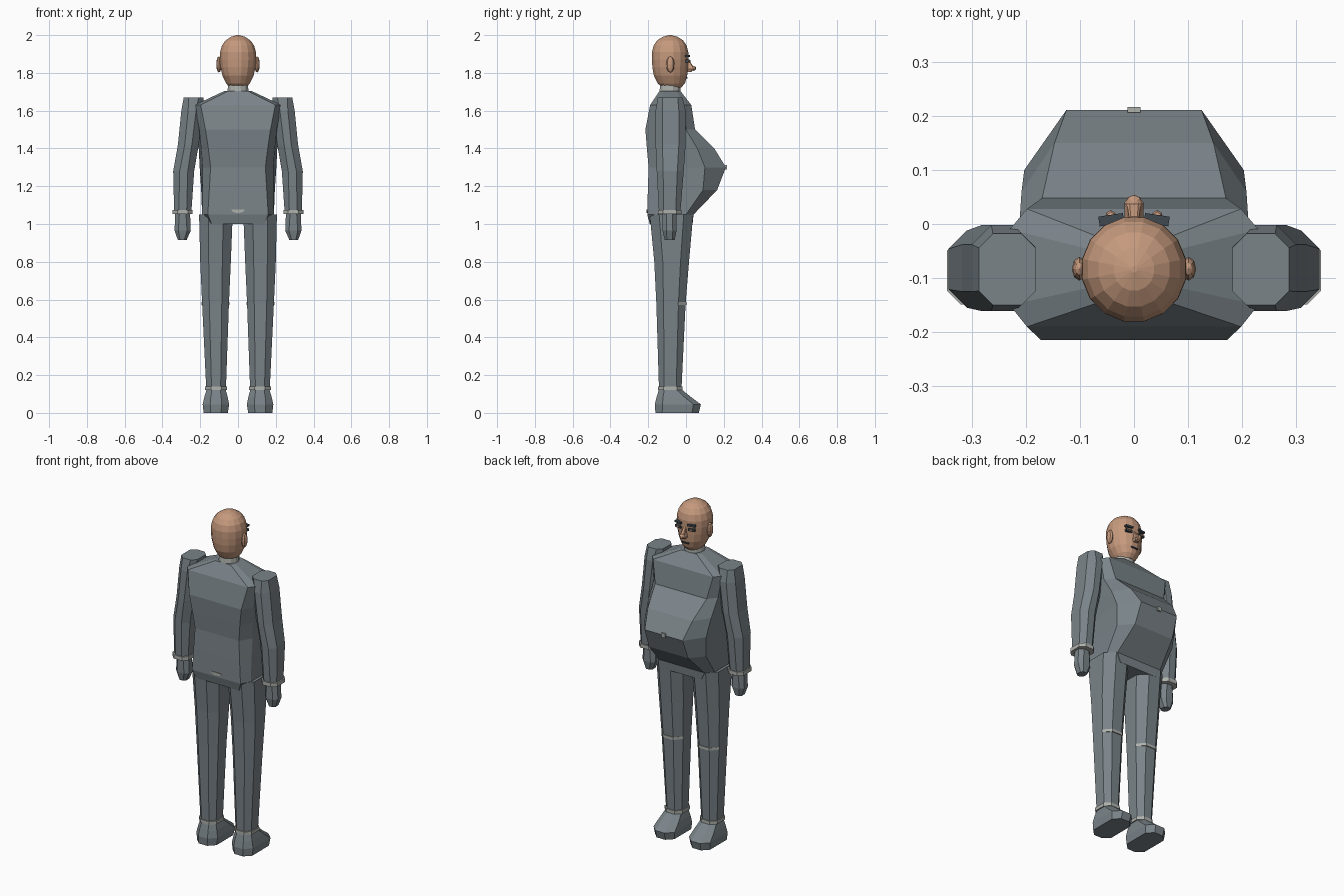
import bpy, bmesh, math
from mathutils import Vector


def material(name, r, g, b):
    m = bpy.data.materials.new(name)
    m.diffuse_color = (r, g, b, 1)
    return m


SUIT = material("suit grey", 0.195, 0.23, 0.25)
SKIN = material("skin", 0.56, 0.32, 0.205)
TRIM = material("pale trim", 0.42, 0.44, 0.41)
DARK = material("dark brow", 0.05, 0.065, 0.08)


def finish(name, bm, mat):
    bmesh.ops.recalc_face_normals(bm, faces=bm.faces)
    me = bpy.data.meshes.new(name)
    bm.to_mesh(me)
    bm.free()
    me.materials.append(mat)
    ob = bpy.data.objects.new(name, me)
    bpy.context.collection.objects.link(ob)
    return ob


def loft(name, rings, mat, sx=1):
    """Skin a stack of equal-length point rings and cap both ends."""
    bm = bmesh.new()
    vs = [[bm.verts.new((p[0] * sx, p[1], p[2])) for p in r] for r in rings]
    n = len(vs[0])
    for a, b in zip(vs, vs[1:]):
        for i in range(n):
            j = (i + 1) % n
            bm.faces.new((a[i], a[j], b[j], b[i]))
    bm.faces.new(vs[0])
    bm.faces.new(vs[-1])
    return finish(name, bm, mat)


def octagon(z, x0, x1, y0, y1, c):
    """Rectangle with chamfer c at each corner."""
    return [(x0 + c, y0, z), (x1 - c, y0, z), (x1, y0 + c, z), (x1, y1 - c, z),
            (x1 - c, y1, z), (x0 + c, y1, z), (x0, y1 - c, z), (x0, y0 + c, z)]


def ellipse(z, rx, ry, cy, n=16, cx=0):
    return [(cx + rx * math.cos(math.tau * (i + .5) / n),
             cy + ry * math.sin(math.tau * (i + .5) / n), z) for i in range(n)]


def box(name, centre, size, mat, turn=0):
    bm = bmesh.new()
    bmesh.ops.create_cube(bm, size=1)
    bmesh.ops.scale(bm, vec=size, verts=bm.verts)
    ob = finish(name, bm, mat)
    ob.location = centre
    ob.rotation_euler[2] = turn
    return ob


def ball(name, centre, size, mat, u=8, v=6):
    bm = bmesh.new()
    bmesh.ops.create_uvsphere(bm, u_segments=u, v_segments=v, radius=1)
    bmesh.ops.scale(bm, vec=size, verts=bm.verts)
    bmesh.ops.translate(bm, vec=centre, verts=bm.verts)
    return finish(name, bm, mat)


# Jacket: per ring z, then x,y of front, side-front, side-back and back corners
jacket = [
    (1.00, .125, .035, .14, .0, .14, -.15, .14, -.192),
    (1.05, .150, .040, .19, .0, .19, -.15, .16, -.205),
    (1.18, .130, .165, .195, .09, .187, -.14, .152, -.202),
    (1.30, .125, .211, .203, .10, .187, -.13, .145, -.198),
    (1.40, .147, .150, .208, .06, .195, -.14, .157, -.207),
    (1.50, .170, .048, .212, .0, .205, -.15, .172, -.215),
    (1.63, .198, .028, .23, -.01, .23, -.15, .198, -.19),
    (1.705, .05, -.03, .07, -.05, .07, -.115, .05, -.14)]
rings = []
for z, *c in jacket:
    half = [(c[i], c[i + 1], z) for i in (0, 2, 4, 6)]
    rings.append(half + [(-x, y, z) for x, y, z in reversed(half)])
loft("jacket", rings, SUIT)
box("belly_button_stud", (0, .211, 1.30), (.024, .010, .024), TRIM)

# Pale half-round tab on the jacket back
tab = [(.036 * math.cos(a * math.pi / 6), 1.076 - .018 * math.sin(a * math.pi / 6))
       for a in range(7)]
loft("back_tab", [[(x, y, z) for x, z in tab] for y in (-.200, -.208)], TRIM)

# Shirt collar and neck
loft("collar", [ellipse(1.69, .058, .058, -.085, 12), ellipse(1.735, .055, .056, -.083, 12)], TRIM)

# Head: z, half width, half depth, centre y
head = [(1.722, .046, .050, -.075), (1.745, .064, .074, -.078), (1.785, .084, .090, -.082),
        (1.83, .094, .096, -.084), (1.87, .098, .098, -.084), (1.91, .097, .098, -.084),
        (1.945, .087, .089, -.084), (1.972, .067, .070, -.084), (1.991, .038, .040, -.084),
        (2.0, .006, .006, -.084)]
loft("head", [ellipse(*h) for h in head], SKIN)

# Nose and mouth
loft("nose_bridge", [octagon(1.870, -.009, .009, -.01, .014, .003),
                     octagon(1.838, -.012, .012, -.01, .036, .004),
                     octagon(1.820, -.018, .018, -.01, .046, .006),
                     octagon(1.806, -.012, .012, -.01, .028, .004)], SKIN)
ball("nose_tip", (0, .038, 1.824), (.016, .016, .013), SKIN)
box("mouth", (0, .003, 1.774), (.042, .012, .008), DARK)

for sx, side in ((-1, "left"), (1, "right")):
    # Face details
    box("brow_" + side, (sx * .042, .008, 1.889), (.046, .018, .011), DARK, -sx * .15)
    box("eye_" + side, (sx * .043, .007, 1.863), (.040, .016, .014), DARK, -sx * .15)
    ball("eye_ball_" + side, (sx * .043, .014, 1.863), (.010, .012, .006), SKIN, 6, 4)
    ball("ear_" + side, (sx * .101, -.083, 1.845), (.014, .022, .043), SKIN)

    # Sleeve
    loft("sleeve_" + side, [
        octagon(1.06, .247, .338, -.143, -.030, .025),
        octagon(1.28, .232, .343, -.155, -.012, .034),
        octagon(1.42, .208, .318, -.161, -.002, .036),
        octagon(1.60, .186, .300, -.161, -.002, .036),
        octagon(1.67, .182, .287, -.150, -.018, .026)], SUIT, sx)
    loft("shirt_cuff_" + side, [octagon(z, .240, .346, -.149, -.024, .026)
                                for z in (1.052, 1.075)], TRIM, sx)
    # Mitten hand
    loft("hand_" + side, [
        octagon(.915, .272, .318, -.113, -.060, .012),
        octagon(.965, .250, .336, -.124, -.050, .020),
        octagon(1.06, .254, .332, -.124, -.050, .022)], SUIT, sx)

    # Trouser leg
    loft("trouser_leg_" + side, [
        octagon(.125, .064, .168, -.143, -.024, .028),
        octagon(.58, .048, .190, -.157, -.002, .038),
        octagon(.80, .038, .200, -.168, .016, .045),
        octagon(1.05, .028, .206, -.192, .038, .050)], SUIT, sx)
    loft("trouser_cuff_" + side, [octagon(z, .058, .174, -.149, -.018, .030)
                                  for z in (.120, .140)], TRIM, sx)
    # Pale strip wrapped around the front of the knee
    strip = [(.046, -.042), (.085, .003), (.153, .003), (.192, -.042)]
    loft("knee_strip_" + side, [[(x, y, z) for x, y in strip] for z in (.572, .588)], TRIM, sx)

    # Shoe
    loft("shoe_" + side, [
        octagon(0, .054, .182, -.162, .068, .036),
        octagon(.045, .047, .187, -.165, .079, .040),
        octagon(.085, .055, .178, -.155, .025, .034),
        octagon(.125, .066, .166, -.143, -.024, .028)], SUIT, sx)
